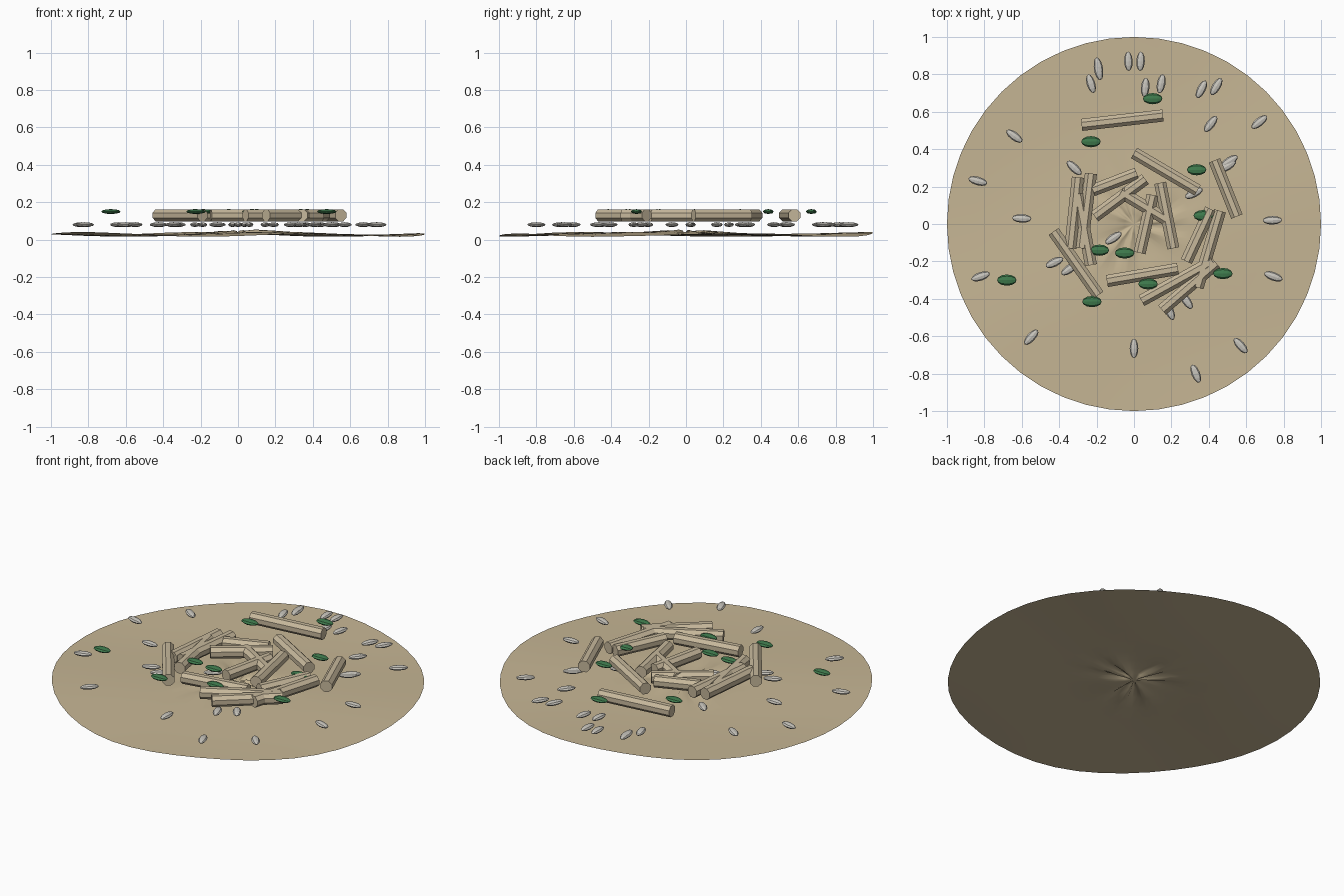
import bpy, bmesh, math
from mathutils import Vector, Matrix

cube = bpy.data.objects.get("Cube")
if cube:
    bpy.data.objects.remove(cube, do_unlink=True)


def material(name, color):
    m = bpy.data.materials.new(name)
    m.use_nodes = True
    m.diffuse_color = (*color, 1)
    m.node_tree.nodes["Principled BSDF"].inputs["Base Color"].default_value = (*color, 1)
    return m


sand = material("sand", (0.57, 0.47, 0.30))
wood = material("dry wood", (0.57, 0.48, 0.33))
stone = material("pale grey", (0.58, 0.56, 0.51))
green = material("leaf green", (0.05, 0.20, 0.075))


def add_object(name, bm, mat, smooth=False):
    mesh = bpy.data.meshes.new(name)
    bm.to_mesh(mesh)
    bm.free()
    mesh.materials.append(mat)
    for p in mesh.polygons:
        p.use_smooth = smooth
    obj = bpy.data.objects.new(name, mesh)
    bpy.context.collection.objects.link(obj)
    return obj


# Wavy round ground sheet made of concentric rings, creased at the centre
def ground_height(r, a):
    x, y = r * math.cos(a), r * math.sin(a)
    wave = 0.008 * math.sin(5 * x + 1.5 * y + 1) + 0.006 * math.sin(4.2 * y - 2 * x + 2.5)
    crease = 0.012 * math.exp(-((r - 0.1) / 0.12) ** 2) * math.sin(7 * a + 2 * math.sin(3 * a))
    return 0.029 + wave + crease * min(1, r / 0.06)


SIDES = 48
bm = bmesh.new()
rings = []
for r in (0.05, 0.1, 0.2, 0.3, 0.42, 0.55, 0.7, 0.85, 1.0):
    ring = []
    for i in range(SIDES):
        a = math.tau * i / SIDES
        ring.append(bm.verts.new((r * math.cos(a), r * math.sin(a), ground_height(r, a))))
    rings.append(ring)
centre = bm.verts.new((0, 0, 0.03))
for i in range(SIDES):
    j = (i + 1) % SIDES
    bm.faces.new((centre, rings[0][i], rings[0][j]))
    for inner, outer in zip(rings, rings[1:]):
        bm.faces.new((inner[i], outer[i], outer[j], inner[j]))
add_object("ground", bm, sand, smooth=True)


# Eight-sided sticks lying flat, given by their two ends
def stick(number, x1, y1, x2, y2):
    a, b = Vector((x1, y1, 0.13)), Vector((x2, y2, 0.13))
    turn = (b - a).to_track_quat('Z', 'Y').to_matrix().to_4x4()
    spin = Matrix.Rotation(math.pi / 8, 4, 'Z')
    bm = bmesh.new()
    bmesh.ops.create_cone(bm, cap_ends=True, segments=8, radius1=0.035, radius2=0.035,
                          depth=(b - a).length,
                          matrix=Matrix.Translation((a + b) / 2) @ turn @ spin)
    add_object(f"stick_{number}", bm, wood)


sticks = [
    (-.28, .53, .155, .58), (.0, .38, .34, .18), (.43, .34, .55, .04),
    (-.30, .25, -.34, -.13), (-.23, .27, -.28, -.13), (-.30, .16, -.23, -.22),
    (-.43, -.04, -.19, -.38), (-.22, .18, .015, .27), (-.21, .04, .06, .24),
    (-.07, .17, .18, .02), (.14, .22, .21, -.13), (.03, -.155, .10, .155),
    (-.145, -.305, .235, -.24), (.04, -.41, .42, -.20), (.15, -.46, .44, -.21),
    (.28, -.20, .41, .08), (.34, -.34, .46, .07)]
for n, ends in enumerate(sticks, 1):
    stick(n, *ends)


# Flattened pebbles and leaves share one squashed ball
def blob(name, x, y, z, size, angle, mat):
    bm = bmesh.new()
    # The poles of the ball lie along its length
    m = (Matrix.Translation((x, y, z)) @ Matrix.Rotation(angle, 4, 'Z')
         @ Matrix.Diagonal((*size, 1)) @ Matrix.Rotation(math.pi / 2, 4, 'Y'))
    bmesh.ops.create_uvsphere(bm, u_segments=8, v_segments=6, radius=1, matrix=m)
    add_object(name, bm, mat)


# Pebbles point outward from the centre
pebbles = [
    (-.23, .75), (-.19, .84), (-.19, .82), (-.03, .87), (.035, .87), (.06, .73),
    (.145, .75), (.36, .72), (.44, .735), (.41, .535), (.67, .545), (-.64, .47),
    (-.32, .30), (-.835, .23), (-.60, .03), (-.82, -.28), (-.55, -.605), (0, -.665),
    (.33, -.80), (.57, -.65), (.745, -.28), (.74, .02), (.51, .335), (.50, .31),
    (.32, .165), (-.11, -.075), (-.425, -.205), (-.345, -.24), (.19, -.465), (.28, -.41)]
for n, (x, y) in enumerate(pebbles, 1):
    blob(f"pebble_{n}", x, y, 0.08, (0.052, 0.023, 0.013), math.atan2(y, x), stone)

# Leaves all lie left to right
leaves = [
    (.10, .67), (-.23, .44), (.335, .29), (.37, .045), (-.68, -.30),
    (-.225, -.415), (-.185, -.14), (-.05, -.155), (.075, -.32), (.475, -.265)]
for n, (x, y) in enumerate(leaves, 1):
    blob(f"leaf_{n}", x, y, 0.15, (0.052, 0.03, 0.013), 0, green)
